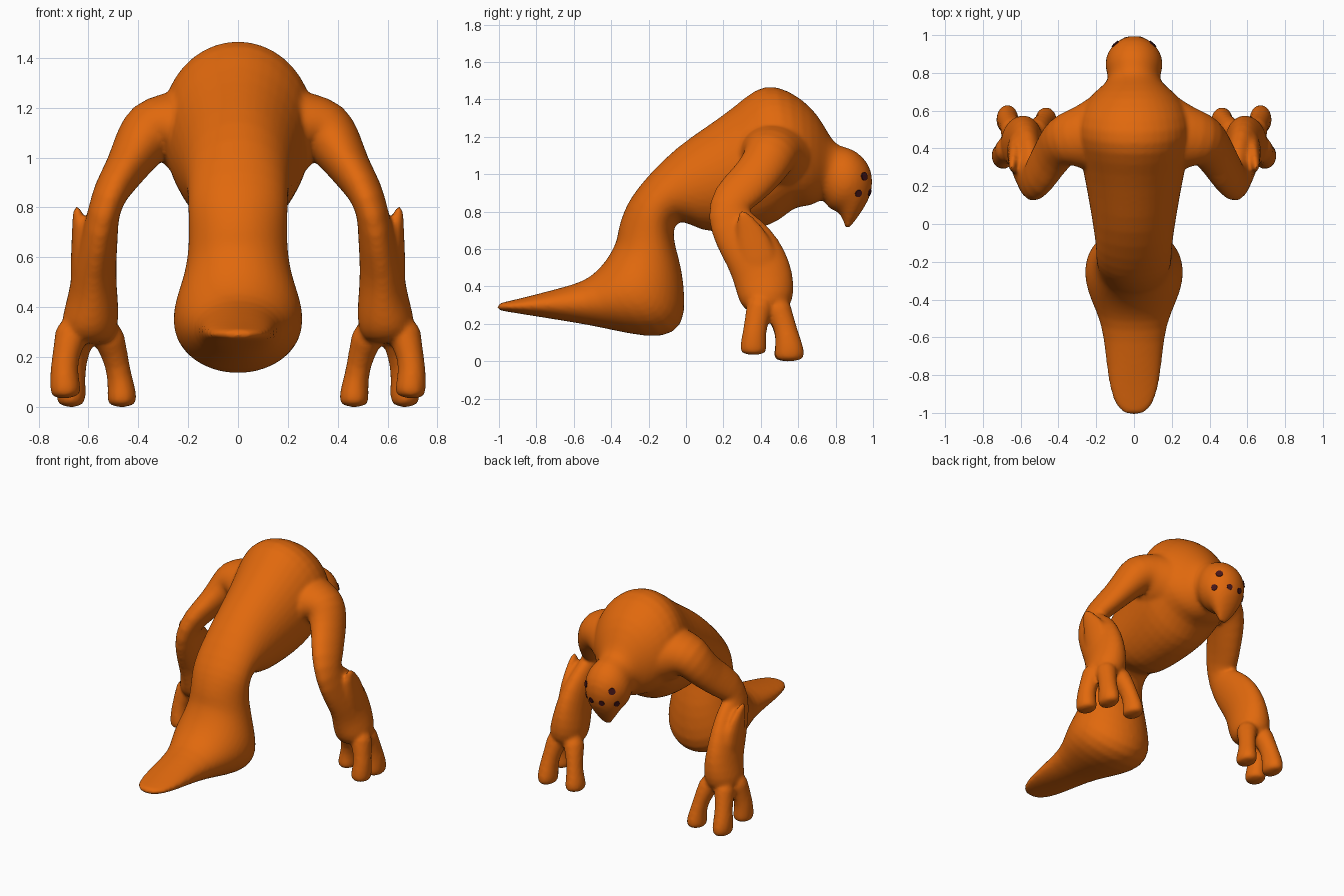
import bpy
import bmesh
from math import cos, sin, tau, radians
from mathutils import Vector

start_cube = bpy.data.objects.get("Cube")
if start_cube:
    bpy.data.objects.remove(start_cube, do_unlink=True)


def make_material(name, colour):
    mat = bpy.data.materials.new(name)
    mat.use_nodes = True
    mat.diffuse_color = colour
    mat.node_tree.nodes["Principled BSDF"].inputs["Base Color"].default_value = colour
    return mat


ORANGE = make_material("orange skin", (0.75, 0.14, 0.004, 1))
DARK = make_material("dark eye", (0.06, 0.008, 0.01, 1))


def finish(bm, name, mat):
    """Turn a bmesh into a smooth-shaded object."""
    bmesh.ops.recalc_face_normals(bm, faces=bm.faces)
    mesh = bpy.data.meshes.new(name)
    bm.to_mesh(mesh)
    bm.free()
    mesh.materials.append(mat)
    obj = bpy.data.objects.new(name, mesh)
    bpy.context.collection.objects.link(obj)
    for face in mesh.polygons:
        face.use_smooth = True
    return obj


def loft(bm, rings, sides):
    """Skin elliptical rings, each given as (centre, half axis u, half axis v)."""
    loops = []
    for centre, u, v in rings:
        angles = [tau * i / sides for i in range(sides)]
        loops.append([bm.verts.new(centre + u * cos(a) + v * sin(a)) for a in angles])
    for low, high in zip(loops, loops[1:]):
        for i in range(sides):
            j = (i + 1) % sides
            bm.faces.new((low[i], low[j], high[j], high[i]))
    bm.faces.new(loops[0])
    bm.faces.new(loops[-1])


def limb_pair(bm, path, sides=12):
    """Skin a left and a right limb along (x, y, z, half depth, half width) stations."""
    for mirror in (1, -1):
        points = [Vector((p[0] * mirror, p[1], p[2])) for p in path]
        rings = []
        for i, station in enumerate(path):
            before, after = points[max(i - 1, 0)], points[min(i + 1, len(points) - 1)]
            tangent = (after - before).normalized()
            depth = Vector((0, 1, 0))
            depth = (depth - tangent * depth.dot(tangent)).normalized()
            width = tangent.cross(depth)
            rings.append((points[i], depth * station[3], width * station[4]))
        loft(bm, rings, sides)


# Trunk from tail tip to beak: top (y, z), bottom (y, z), half width
tail = [
    (-1.01, .305, -1.01, .275, .04), (-.98, .315, -.98, .268, .09),
    (-.88, .337, -.88, .252, .132), (-.7, .385, -.7, .222, .152),
    (-.55, .425, -.5, .19, .172), (-.48, .48, -.3, .143, .235),
    (-.43, .54, -.12, .118, .268), (-.40, .59, -.01, .185, .26),
    (-.37, .65, -.002, .33, .225), (-.365, .71, -.02, .5, .202),
    (-.335, .80, -.06, .62, .2), (-.295, .88, -.07, .71, .203),
]
torso = [
    (-.2, 1.0, -.03, .765, .203), (-.05, 1.15, .08, .69, .223),
    (.12, 1.265, .22, .685, .25), (.26, 1.365, .38, .70, .28),
    (.37, 1.465, .5, .74, .31), (.48, 1.485, .58, .825, .315),
    (.62, 1.41, .65, .82, .275), (.71, 1.315, .71, .85, .2),
    (.765, 1.21, .73, .865, .148),
]
head = [
    (.81, 1.15, .75, .835, .137), (.88, 1.145, .77, .81, .154),
    (.95, 1.095, .80, .80, .154), (.998, 1.02, .82, .79, .13),
    (1.0, .91, .84, .75, .095), (.955, .82, .85, .72, .055),
    (.885, .725, .855, .695, .022),
]
bm = bmesh.new()
rings = []
for ty, tz, by, bz, width in tail + torso + head:
    top, bottom = Vector((0, ty, tz)), Vector((0, by, bz))
    rings.append(((top + bottom) / 2, Vector((width, 0, 0)), (top - bottom) / 2))
loft(bm, rings, 20)

# Arms reach from inside the shoulders to the palms
arm = [
    (.10, .48, 1.08, .26, .22), (.22, .465, 1.105, .205, .18),
    (.30, .455, 1.115, .165, .15), (.355, .45, 1.105, .145, .135),
    (.395, .425, 1.05, .135, .11), (.445, .35, .96, .125, .085),
    (.51, .245, .87, .122, .073), (.54, .215, .785, .115, .063),
    (.555, .285, .68, .145, .075), (.575, .36, .58, .16, .088),
    (.58, .405, .48, .165, .095), (.585, .425, .39, .16, .112),
    (.60, .43, .31, .145, .118), (.60, .43, .25, .09, .08),
]
limb_pair(bm, arm, 16)

# Bony spike along the outside of each forearm
spike = [
    (.60, .42, .40, .12, .08), (.62, .38, .56, .125, .06),
    (.63, .34, .70, .085, .04), (.65, .29, .815, .018, .016),
]
limb_pair(bm, spike, 8)

# Three blunt fingers on each hand: inner, front and rear
fingers = [
    [(.54, .46, .33, .09, .085), (.495, .515, .22, .06, .052), (.475, .54, .12, .06, .05),
     (.465, .545, .05, .08, .062), (.465, .545, -.005, .08, .064)],
    [(.63, .47, .33, .09, .085), (.655, .52, .22, .06, .054), (.67, .545, .12, .067, .058),
     (.67, .555, .05, .085, .064), (.67, .555, -.005, .08, .056)],
    [(.65, .41, .34, .09, .09), (.685, .38, .24, .065, .056), (.70, .365, .15, .065, .057),
     (.693, .36, .08, .075, .065), (.69, .36, .03, .075, .063)],
]
for finger in fingers:
    limb_pair(bm, finger)

# Fuse trunk and limbs into one soft skin
body = finish(bm, "body", ORANGE)
rounding = body.modifiers.new("Rounding", "SUBSURF")
rounding.levels = rounding.render_levels = 1
fuse = body.modifiers.new("Fuse", "REMESH")
fuse.mode = "VOXEL"
fuse.voxel_size = 0.012
fuse.use_smooth_shade = True
soften = body.modifiers.new("Soften", "SMOOTH")
soften.factor = 0.5
soften.iterations = 6

# Three small eye plates on each side of the face
bpy.context.view_layer.update()
skin = body.evaluated_get(bpy.context.evaluated_depsgraph_get())
bm = bmesh.new()
for (x, y, z), radius in (((.11, .965, .99), .023), ((.12, .925, .895), .02), ((.042, .99, .9), .019)):
    for mirror in (1, -1):
        hit, place, normal, _ = skin.closest_point_on_mesh(Vector((x * mirror, y, z)))
        side = normal.cross(Vector((0, 0, 1))).normalized() * radius
        up = side.cross(normal)
        loft(bm, [(place - normal * .004, side, up), (place + normal * .004, side, up)], 10)
eyes = finish(bm, "eyes", DARK)
bpy.ops.object.select_all(action="DESELECT")
eyes.select_set(True)
bpy.context.view_layer.objects.active = eyes
bpy.ops.object.shade_smooth_by_angle(angle=radians(40))
